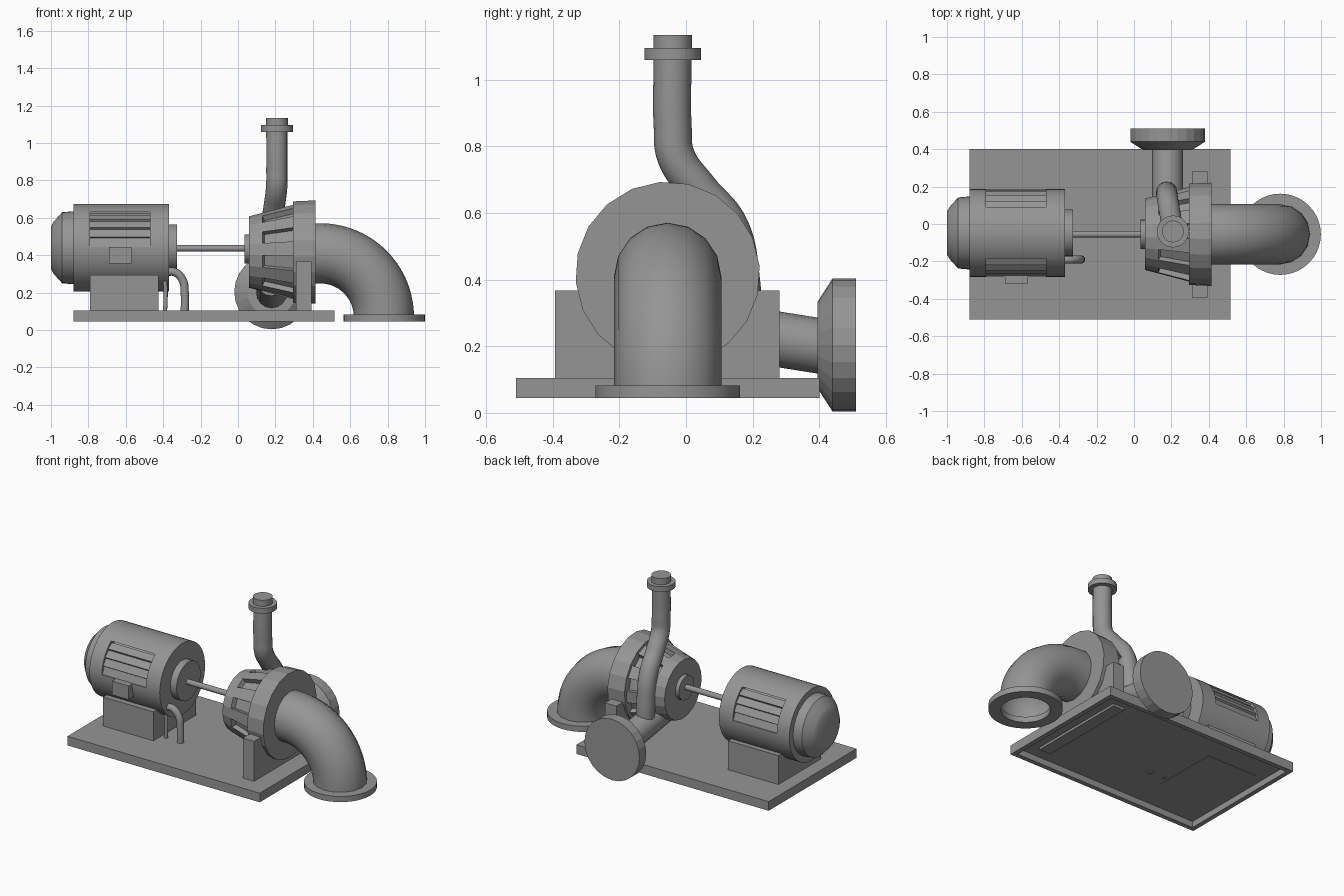
import bpy, bmesh, math
from mathutils import Vector, Matrix

if "Cube" in bpy.data.objects:
    bpy.data.objects.remove(bpy.data.objects["Cube"], do_unlink=True)

grey = bpy.data.materials.new("machine_grey")
grey.use_nodes = True
COLOR = (0.3, 0.3, 0.3, 1)
grey.diffuse_color = COLOR
grey.node_tree.nodes["Principled BSDF"].inputs["Base Color"].default_value = COLOR

AXIS_Y = -0.055


def activate(ob):
    bpy.ops.object.select_all(action='DESELECT')
    ob.select_set(True)
    bpy.context.view_layer.objects.active = ob


def finish(name, bm, smooth=True):
    bmesh.ops.recalc_face_normals(bm, faces=bm.faces[:])
    me = bpy.data.meshes.new(name)
    bm.to_mesh(me)
    bm.free()
    me.materials.append(grey)
    ob = bpy.data.objects.new(name, me)
    bpy.context.collection.objects.link(ob)
    if smooth:
        activate(ob)
        bpy.ops.object.shade_smooth_by_angle(angle=math.radians(32))
    return ob


def box(name, x, y, z):
    bm = bmesh.new()
    size = Matrix.Diagonal((x[1] - x[0], y[1] - y[0], z[1] - z[0], 1))
    mid = Matrix.Translation((sum(x) / 2, sum(y) / 2, sum(z) / 2))
    bmesh.ops.create_cube(bm, size=1, matrix=mid @ size)
    return finish(name, bm, False)


def lathe_mesh(profile, origin, axis, sides, turn=0.0, ring=False):
    """Revolve (distance, radius) pairs around an axis through origin."""
    bm = bmesh.new()
    axis = Vector(axis)
    u = Vector((0, 1, 0)) if abs(axis.y) < 0.5 else Vector((1, 0, 0))
    u = (u - axis * u.dot(axis)).normalized()
    v = axis.cross(u)
    rings = []
    for d, r in profile:
        angles = [turn + math.tau * i / sides for i in range(sides)]
        rings.append([bm.verts.new(Vector(origin) + axis * d
                      + (u * math.cos(a) + v * math.sin(a)) * r) for a in angles])
    pairs = list(zip(rings, rings[1:]))
    if ring:
        pairs.append((rings[-1], rings[0]))
    for a, b in pairs:
        for i in range(sides):
            j = (i + 1) % sides
            bm.faces.new((a[i], a[j], b[j], b[i]))
    if not ring:
        bm.faces.new(rings[0])
        bm.faces.new(rings[-1])
    return bm


def lathe(name, profile, origin, axis, sides=40, smooth=True, turn=0.0, ring=False):
    return finish(name, lathe_mesh(profile, origin, axis, sides, turn, ring), smooth)


def tube(name, points, radius, bezier=True, caps=True):
    cu = bpy.data.curves.new(name, 'CURVE')
    cu.dimensions = '3D'
    cu.bevel_depth, cu.bevel_resolution, cu.use_fill_caps = radius, 6, caps
    sp = cu.splines.new('BEZIER' if bezier else 'POLY')
    if bezier:
        sp.bezier_points.add(len(points) - 1)
        for p, co in zip(sp.bezier_points, points):
            p.co, p.handle_left_type, p.handle_right_type = co, 'AUTO', 'AUTO'
    else:
        sp.points.add(len(points) - 1)
        for p, co in zip(sp.points, points):
            p.co = (*co, 1)
    cu.materials.append(grey)
    ob = bpy.data.objects.new(name, cu)
    bpy.context.collection.objects.link(ob)
    activate(ob)
    bpy.ops.object.convert(target='MESH')
    bpy.ops.object.shade_smooth_by_angle(angle=math.radians(35))
    return bpy.context.object


def cut(ob, cutter):
    mod = ob.modifiers.new("cut", 'BOOLEAN')
    mod.operation, mod.solver, mod.object = 'DIFFERENCE', 'EXACT', cutter
    activate(ob)
    bpy.ops.object.modifier_apply(modifier=mod.name)
    bpy.data.objects.remove(cutter, do_unlink=True)


# Base tray, hollow underneath
base = box("base_plate", (-0.88, 0.515), (-0.51, 0.4), (0.045, 0.105))
cut(base, box("tray_cutter", (-0.85, 0.485), (-0.48, 0.37), (0, 0.085)))
box("motor_block", (-0.79, -0.425), (-0.27, 0.17), (0.083, 0.295))
box("pump_support", (0.31, 0.392), (-0.393, 0.28), (0.07, 0.367))

# Motor with a louvred opening on each side
MOTOR = (0, AXIS_Y + 0.007, 0.44)
motor = lathe("motor_body", [(-0.88, 0.235), (-0.37, 0.235)], MOTOR, (1, 0, 0), 48)
for side in (-1, 1):
    y = sorted((MOTOR[1] + side * 0.08, MOTOR[1] + side * 0.3))
    cut(motor, box("vent_cutter", (-0.79, -0.47), y, (0.445, 0.63)))
    for i in range(4):
        a = math.radians(7 + 13.4 * i)
        bm = bmesh.new()
        place = (Matrix.Translation((-0.63, MOTOR[1] + side * 0.214 * math.cos(a),
                                     MOTOR[2] + 0.214 * math.sin(a)))
                 @ Matrix.Rotation(side * (a + 0.25), 4, 'X'))
        bmesh.ops.create_cube(bm, size=1,
                              matrix=place @ Matrix.Diagonal((0.32, 0.014, 0.05, 1)))
        finish("vent_slat", bm, False)
lathe("motor_core", [(-0.85, 0.2), (-0.4, 0.2)], MOTOR, (1, 0, 0))
lathe("motor_end_cap", [(-1, 0.115), (-0.985, 0.14), (-0.94, 0.19), (-0.88, 0.195)],
      MOTOR, (1, 0, 0))
lathe("motor_bearing", [(-0.38, 0.125), (-0.325, 0.125)], MOTOR, (1, 0, 0))
box("junction_box", (-0.69, -0.57), (-0.32, -0.25), (0.355, 0.445))

# Cables from the motor to the base
tube("thick_cable", [(-0.39, -0.19, 0.31), (-0.335, -0.19, 0.308),
                     (-0.295, -0.19, 0.265), (-0.285, -0.19, 0.2),
                     (-0.285, -0.19, 0.08)], 0.022)
tube("thin_cable", [(-0.43, -0.19, 0.3), (-0.4, -0.19, 0.29),
                    (-0.39, -0.19, 0.25), (-0.39, -0.19, 0.08)], 0.011)

# Drive shaft and pump hub
lathe("drive_shaft", [(-0.34, 0.018), (0.06, 0.018)], (0, AXIS_Y, 0.437), (1, 0, 0), 16)
PUMP = (0, AXIS_Y, 0.417)
lathe("pump_hub", [(0.035, 0.078), (0.1, 0.078)], (0, AXIS_Y, 0.433), (1, 0, 0), 32)

# Pump casing: cone with pockets on alternate facets, then a thick rim
SIDES, TURN = 20, math.radians(5)
bm = lathe_mesh([(0.06, 0.192), (0.13, 0.21), (0.3, 0.255)], PUMP, (1, 0, 0), SIDES, TURN)
bmesh.ops.recalc_face_normals(bm, faces=bm.faces[:])
facets = [f for f in bm.faces if len(f.verts) == 4 and f.calc_center_median().x > 0.15]
pockets = facets[::2]
bmesh.ops.inset_individual(bm, faces=pockets, thickness=0.006)
for f in pockets:
    inward = -f.normal * 0.03
    for v in f.verts:
        v.co += inward
finish("pump_cone", bm, False)
lathe("pump_rim", [(0.295, 0.272), (0.415, 0.277)], PUMP, (1, 0, 0), SIDES, False, TURN)

# Elbow pipe bending down to an open flange
R, CX, CZ = 0.34, 0.44, 0.07
arc = [(CX + R * math.sin(a), AXIS_Y, CZ + R * math.cos(a))
       for a in (math.pi / 2 * i / 20 for i in range(21))]
tube("elbow_pipe", [(0.38, AXIS_Y, CZ + R)] + arc, 0.161, False, False)
lathe("elbow_flange", [(0.045, 0.217), (0.082, 0.217), (0.082, 0.145), (0.045, 0.145)],
      (0.782, AXIS_Y, 0), (0, 0, 1), 40, ring=True)

# Riser pipe climbing around the back of the casing
tube("riser_pipe", [(0.175, 0.17, 0.2), (0.175, 0.165, 0.4), (0.18, 0.13, 0.56),
                    (0.195, 0.04, 0.67), (0.207, -0.03, 0.77),
                    (0.208, -0.04, 0.86), (0.208, -0.04, 1.07)], 0.057)
lathe("riser_flange", [(1.06, 0.085), (1.095, 0.085)], (0.208, -0.04, 0), (0, 0, 1))
lathe("riser_cap", [(1.08, 0.058), (1.135, 0.058)], (0.208, -0.04, 0), (0, 0, 1))

# Side pipe with a wide flared flange
tube("side_pipe", [(0.18, 0.0, 0.265), (0.18, 0.42, 0.198)], 0.083, False)
lathe("side_flange", [(0.395, 0.13), (0.44, 0.2), (0.51, 0.2)],
      (0.18, 0, 0.204), (0, 1, 0), 24, False)
